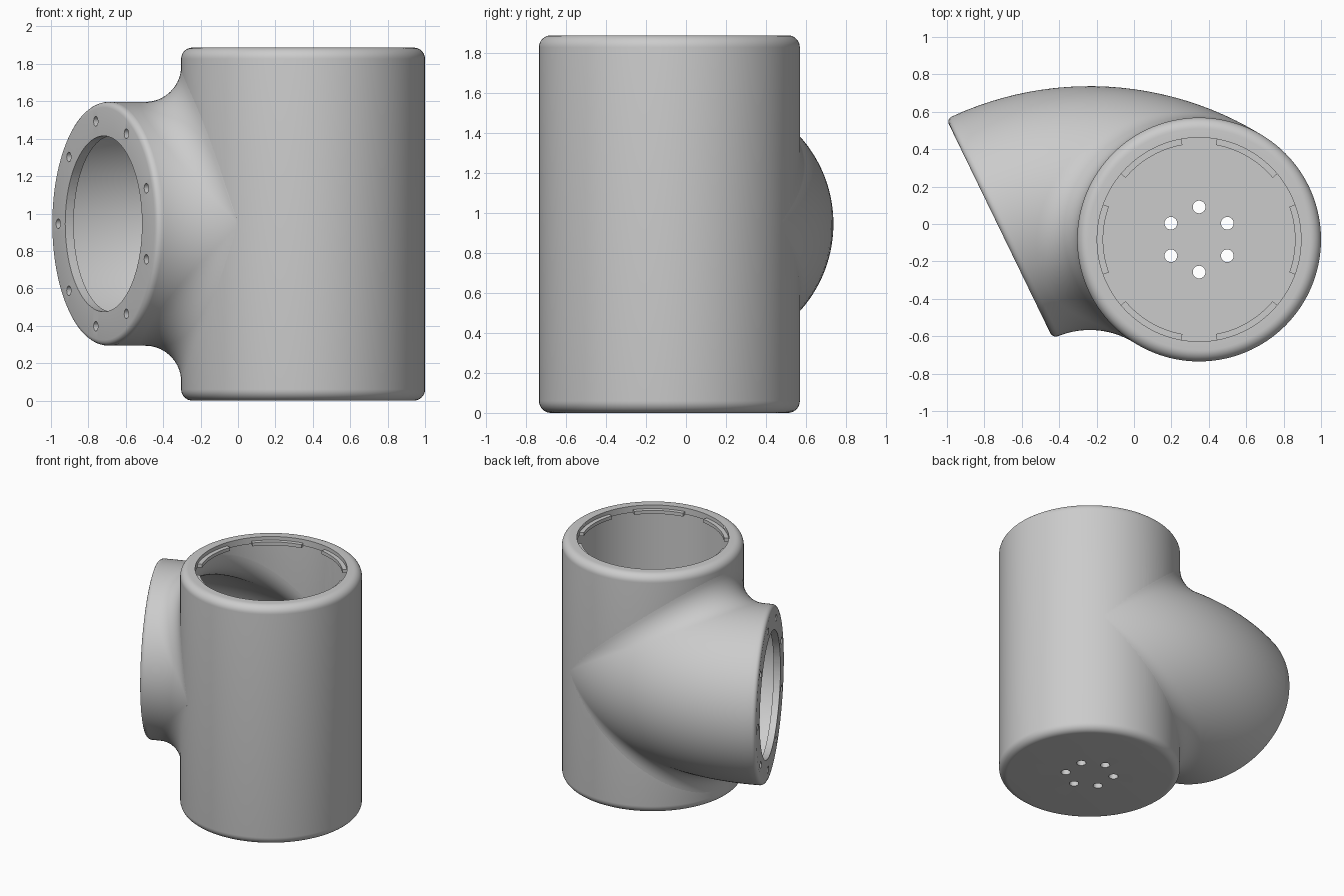
import bpy, bmesh
from math import sin, cos, pi, radians, acos, atan2
from mathutils import Vector

if "Cube" in bpy.data.objects:
    bpy.data.objects.remove(bpy.data.objects["Cube"])

AX = Vector((0.348, -0.083, 0))       # axis of the upright body
R, H, WALL = 0.652, 1.887, 0.05       # outer radius, height, wall thickness
ZM = 0.945                            # height of the elbow centre line
C = Vector((-0.237, -1.017, 0))       # bend centre of the elbow
RM = (AX - C).length                  # bend radius
T0 = atan2(AX.y - C.y, AX.x - C.x)    # elbow end on the body axis
TF = radians(115.9)                   # elbow end at the flange
FIL = 0.2                             # fillet between elbow and body
N = 128
X, Y, UP = Vector((1, 0, 0)), Vector((0, 1, 0)), Vector((0, 0, 1))


def e(t):
    return Vector((cos(t), sin(t), 0))


def torus(t, phi, r):
    return C + e(t) * (RM + r * cos(phi)) + UP * (ZM + r * sin(phi))


def skin(bm, rings, start, end):
    """Join closed rings of points and close both ends with a fan."""
    vs = [[bm.verts.new(p) for p in ring] for ring in rings]
    n = len(vs[0])
    a, b = bm.verts.new(start), bm.verts.new(end)
    for i in range(n):
        j = (i + 1) % n
        for k in range(len(vs) - 1):
            bm.faces.new((vs[k][i], vs[k][j], vs[k + 1][j], vs[k + 1][i]))
        bm.faces.new((a, vs[0][j], vs[0][i]))
        bm.faces.new((b, vs[-1][i], vs[-1][j]))


def rod(bm, p, q, r, u, v, n):
    """Closed cylinder from p to q, with cross axes u and v."""
    skin(bm, [[c + (u * cos(2 * pi * i / n) + v * sin(2 * pi * i / n)) * r
               for i in range(n)] for c in (p, q)], p, q)


def lathe(bm, prof):
    """Turn a (radius, height) profile around the body axis."""
    skin(bm, [[AX + e(2 * pi * i / N) * r + UP * z for i in range(N)] for r, z in prof],
         AX + UP * prof[0][1], AX + UP * prof[-1][1])


def bend(bm, inset, front):
    """Curved tube with a rolling-ball fillet, tucked into the body."""
    r, fil = R - inset, FIL + inset
    cols = []
    for i in range(N):
        phi = 2 * pi * (i + 0.5) / N
        rho = RM + (r + fil) * cos(phi)
        k = (rho ** 2 + RM ** 2 - (r + fil) ** 2) / (2 * rho * RM)
        tc = T0 + acos(max(-1, min(1, k)))
        rt = RM + r * cos(phi)
        col = [torus(TF - d / rt, phi, r - s) for d, s in front[:-1]]
        t1 = TF - front[-1][0] / rt
        col += [torus(t1 + (tc - t1) * s / 24, phi, r) for s in range(25)]
        ball = torus(tc, phi, r + fil)
        u1 = (torus(tc, phi, 0) - ball).normalized()
        u2 = AX - ball
        u2.z = 0
        u2.normalize()
        col += [ball + u1.lerp(u2, s / 12).normalized() * fil for s in range(1, 13)]
        col[-1] += u2 * 0.0012
        col.append(col[-1] + u2 * 0.03)
        cols.append(col)
    rings = list(zip(*cols))
    skin(bm, rings, torus(TF - front[0][0] / RM, 0, 0), AX + UP * ZM)


def finish(name, bm):
    bmesh.ops.recalc_face_normals(bm, faces=bm.faces)
    me = bpy.data.meshes.new(name)
    bm.to_mesh(me)
    bm.free()
    ob = bpy.data.objects.new(name, me)
    bpy.context.collection.objects.link(ob)
    return ob


def activate(ob):
    bpy.ops.object.select_all(action='DESELECT')
    ob.select_set(True)
    bpy.context.view_layer.objects.active = ob


def cut(ob, cutters):
    activate(ob)
    for c in cutters:
        m = ob.modifiers.new("cut", 'BOOLEAN')
        m.operation, m.solver, m.object = 'DIFFERENCE', 'EXACT', c
        bpy.ops.object.modifier_apply(modifier=m.name)


# Upright body with rounded rims
prof, b = [], 0.06
for k in range(9):
    a = pi / 2 * k / 8
    prof.append((R - b + b * sin(a), b - b * cos(a)))
prof += [(r, H - z) for r, z in reversed(prof)]
bm = bmesh.new()
lathe(bm, prof)
body = finish("body", bm)

# Elbow with a rounded flange edge
bm = bmesh.new()
bend(bm, 0, ((0, 0.03), (0.003, 0.018), (0.009, 0.009), (0.018, 0.003), (0.03, 0)))
elbow = finish("elbow", bm)

# Cutter: body cavity with a narrower lip at the open top
bm = bmesh.new()
lathe(bm, [(R - WALL, WALL), (R - WALL, H - 0.05), (0.545, H - 0.05), (0.545, H + 0.2)])
main_bore = finish("main_bore_cutter", bm)

# Cutter: elbow cavity, stopping behind the flange
bm = bmesh.new()
bend(bm, WALL, ((0.05, 0),))
elbow_bore = finish("elbow_bore_cutter", bm)

# Cutters: flange opening and its ring of nine screw holes
fc, fn, fu = torus(TF, 0, 0), e(TF + pi / 2), e(TF)
bm = bmesh.new()
rod(bm, fc + fn * 0.1, fc - fn * 0.1, 0.47, fu, UP, 96)
flange_hole = finish("flange_hole_cutter", bm)
bm = bmesh.new()
for k in range(9):
    a = radians(40 * k)
    p = fc + (fu * cos(a) + UP * sin(a)) * 0.556
    rod(bm, p + fn * 0.1, p - fn * 0.04, 0.026, fu, UP, 20)
screw_holes = finish("screw_hole_cutter", bm)

# Cutters: six drain holes through the floor
bm = bmesh.new()
for k in range(6):
    p = AX + e(radians(30 + 60 * k)) * 0.174
    rod(bm, p - UP * 0.1, p + UP * 0.3, 0.034, X, Y, 24)
drain_holes = finish("drain_hole_cutter", bm)

cut(body, [main_bore, elbow_bore, drain_holes])
cut(elbow, [main_bore, elbow_bore, flange_hole, screw_holes])
for c in (main_bore, elbow_bore, flange_hole, screw_holes, drain_holes):
    bpy.data.objects.remove(c)

# Six locking tabs inside the top lip
bm = bmesh.new()
z0, z1 = H - 0.055, H - 0.028
for k in range(6):
    rings = []
    for s in range(17):
        d = e(radians(60 * k - 20 + 40 * s / 16))
        rings.append([AX + d * r + UP * z for r, z in
                      ((0.55, z0), (0.513, z0), (0.513, z1), (0.55, z1))])
    skin(bm, rings, sum(rings[0], Vector()) / 4, sum(rings[-1], Vector()) / 4)
tabs = finish("locking_tabs", bm)

for ob in (body, elbow, tabs):
    activate(ob)
    bpy.ops.object.shade_smooth_by_angle(angle=radians(30))
